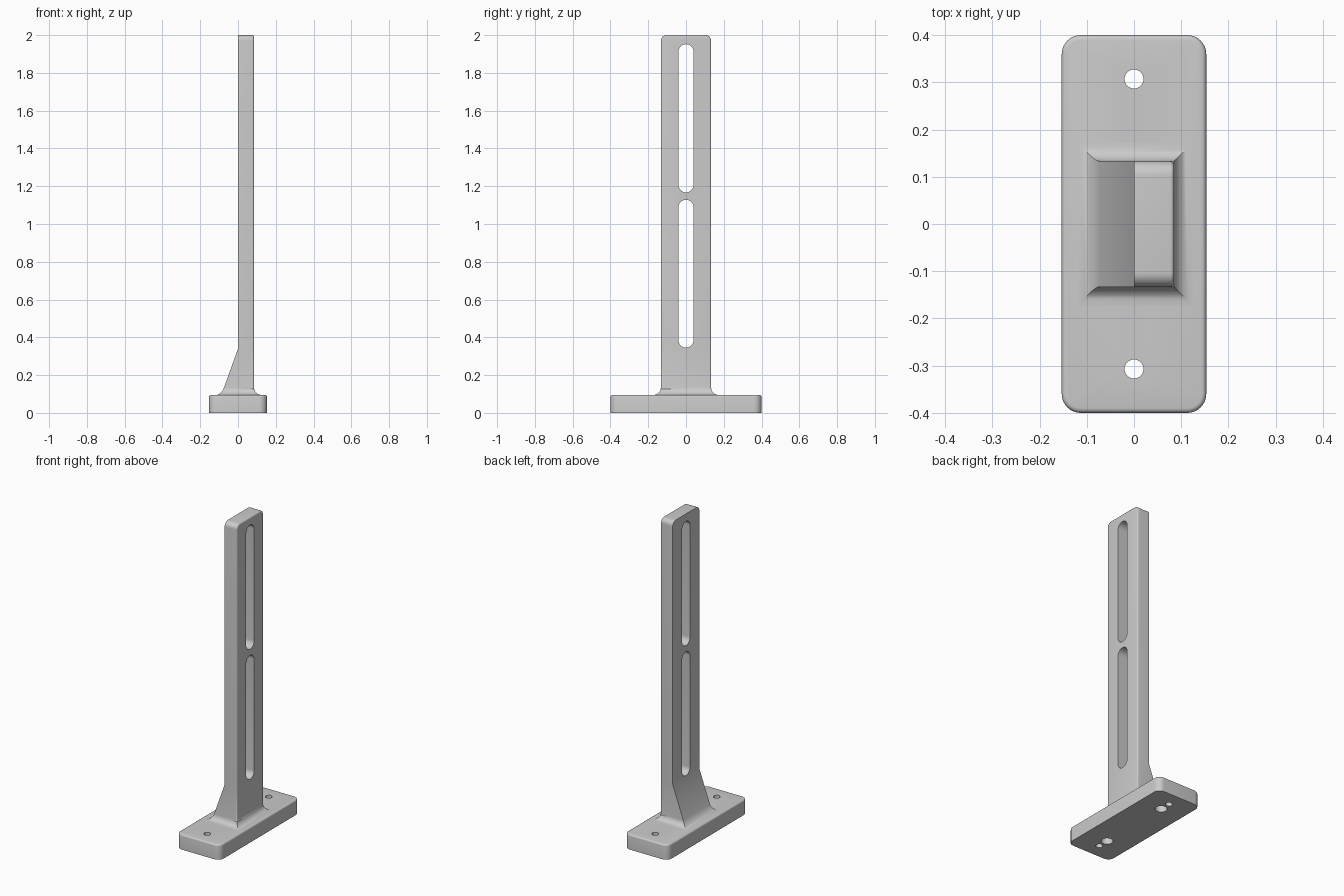
import bpy, bmesh, math

cube = bpy.data.objects.get("Cube")
if cube:
    bpy.data.objects.remove(cube, do_unlink=True)

GREY = (0.6, 0.6, 0.6, 1)
grey = bpy.data.materials.new("light_grey")
grey.diffuse_color = GREY
grey.use_nodes = True
grey.node_tree.nodes["Principled BSDF"].inputs["Base Color"].default_value = GREY


def to_object(name, bm):
    bmesh.ops.recalc_face_normals(bm, faces=bm.faces)
    mesh = bpy.data.meshes.new(name)
    bm.to_mesh(mesh)
    bm.free()
    mesh.materials.append(grey)
    obj = bpy.data.objects.new(name, mesh)
    bpy.context.collection.objects.link(obj)
    return obj


def round_edges(bm, rule, radius, segments):
    edges = [e for e in bm.edges if rule(*(v.co for v in e.verts))]
    bmesh.ops.bevel(bm, geom=edges, offset=radius, segments=segments,
                    profile=0.5, affect='EDGES', clamp_overlap=True)


def loft(bm, rings):
    loops = [[bm.verts.new(p) for p in ring] for ring in rings]
    for a, b in zip(loops, loops[1:]):
        for i in range(len(a)):
            j = (i + 1) % len(a)
            bm.faces.new((a[i], a[j], b[j], b[i]))
    bm.faces.new(loops[0][::-1])
    bm.faces.new(loops[-1])


def rectangle(x0, x1, y, z):
    return [(x0, -y, z), (x1, -y, z), (x1, y, z), (x0, y, z)]


def hole(y, radius, z0, z1):
    ring = [(radius * math.cos(a), y + radius * math.sin(a))
            for a in (math.tau * i / 32 for i in range(32))]
    bm = bmesh.new()
    loft(bm, [[(x, v, z) for x, v in ring] for z in (z0, z1)])
    return to_object("hole_cutter", bm)


def slot(z0, z1, radius):
    ring = []
    for start, z in ((0, z1 - radius), (math.pi, z0 + radius)):
        for i in range(17):
            a = start + math.pi * i / 16
            ring.append((radius * math.cos(a), z + radius * math.sin(a)))
    bm = bmesh.new()
    loft(bm, [[(x, y, z) for y, z in ring] for x in (-0.3, 0.3)])
    return to_object("slot_cutter", bm)


def finish(obj, cutters):
    bpy.ops.object.select_all(action='DESELECT')
    obj.select_set(True)
    bpy.context.view_layer.objects.active = obj
    for cutter in cutters:
        mod = obj.modifiers.new("cut", 'BOOLEAN')
        mod.operation = 'DIFFERENCE'
        mod.solver = 'EXACT'
        mod.object = cutter
        bpy.ops.object.modifier_apply(modifier=mod.name)
        bpy.data.objects.remove(cutter, do_unlink=True)
    bpy.ops.object.shade_smooth_by_angle(angle=math.radians(30))


# Base plate: rounded corners, softened top rim, screw holes and blind sockets
BASE = 0.095
bm = bmesh.new()
loft(bm, [rectangle(-0.153, 0.153, 0.4, z) for z in (0, BASE)])
round_edges(bm, lambda a, b: abs(a.z - b.z) > 0.01, 0.04, 8)
round_edges(bm, lambda a, b: min(a.z, b.z) > BASE - 0.001, 0.01, 4)
base = to_object("base_plate", bm)
finish(base, [c for s in (-1, 1) for c in
              (hole(s * 0.307, 0.02, -0.1, 0.2), hole(s * 0.238, 0.034, -0.1, 0.06))])

# Slotted upright: flared foot, sloped gusset on one side, rounded top
FLARE, THICK, HALF, TOP, GUSSET = 0.04, 0.085, 0.133, 2.0, 0.34


def slope(z):
    return -0.36 * (GUSSET - z)


rings = [rectangle(slope(BASE) - 0.03, THICK + FLARE, HALF + FLARE, BASE - 0.02)]
for i in range(9):
    a = math.pi / 2 * i / 8
    out = FLARE * (1 - math.sin(a))
    z = BASE + FLARE * (1 - math.cos(a))
    rings.append(rectangle(slope(z) - out * 0.7, THICK + out, HALF + out, z))
rings += [rectangle(0, THICK, HALF, GUSSET), rectangle(0, THICK, HALF, TOP)]
bm = bmesh.new()
loft(bm, rings)
round_edges(bm, lambda a, b: min(a.z, b.z) > TOP - 0.001 and abs(a.x - b.x) > 0.01, 0.03, 8)
foot = BASE + FLARE - 0.001
round_edges(bm, lambda a, b: min(a.z, b.z) > foot and min(a.x, b.x) > THICK - 0.001
            and (abs(a.y) > HALF - 0.001 or a.z > TOP - 0.04)
            and abs(a.y - b.y) + abs(a.z - b.z) > 0.001
            and not (abs(a.z - b.z) < 0.001 and a.z < GUSSET + 0.1), 0.008, 4)
upright = to_object("slotted_upright", bm)
finish(upright, [slot(0.345, 1.128, 0.04), slot(1.167, 1.952, 0.04)])
